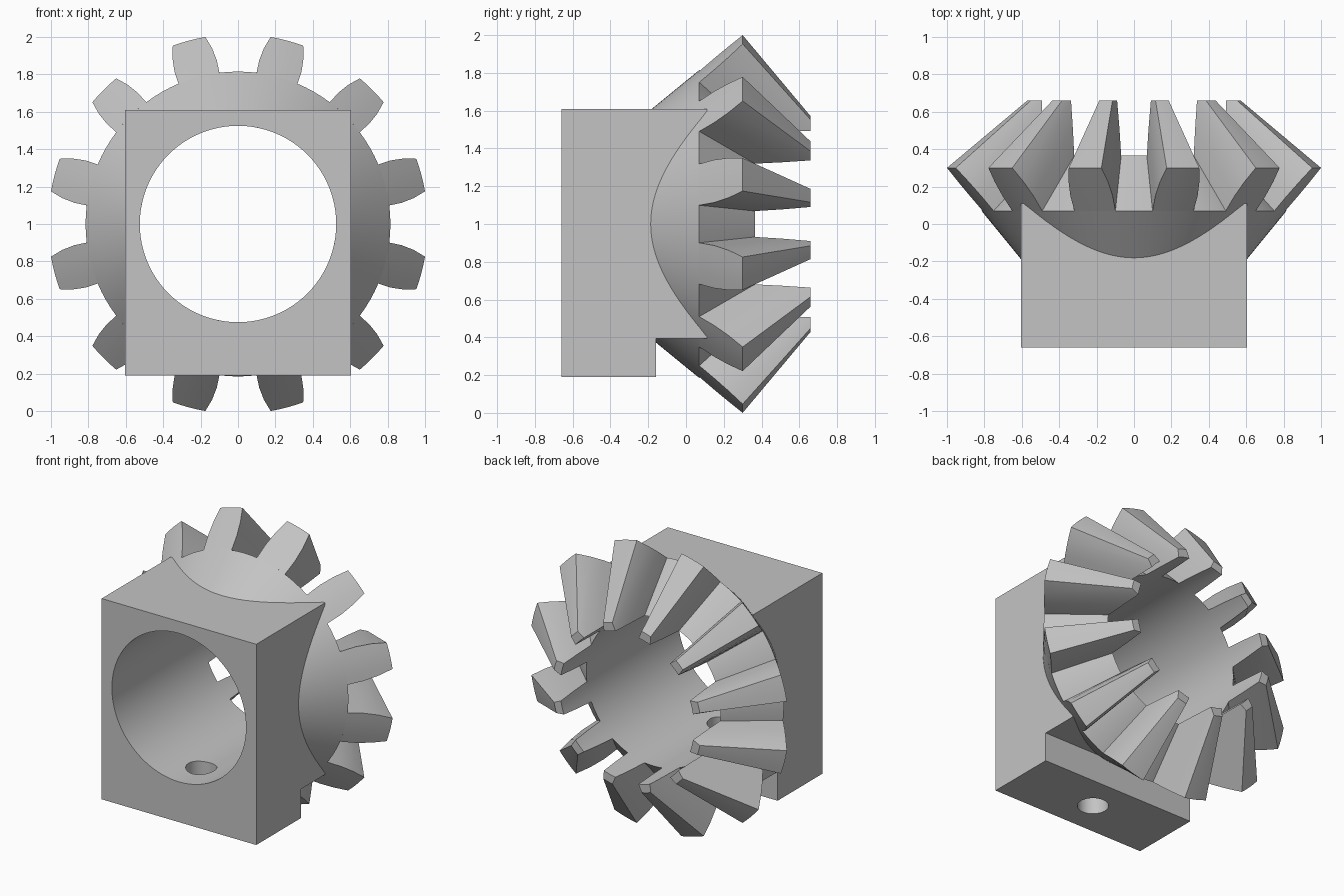
import bpy, bmesh
from math import sin, cos, pi, radians

cube = bpy.data.objects.get("Cube")
if cube:
    bpy.data.objects.remove(cube, do_unlink=True)

TEETH = 12
BORE = 0.525
SEGS = 96

steel = bpy.data.materials.new("plain grey")
steel.use_nodes = True
steel.diffuse_color = (0.55, 0.55, 0.55, 1)
steel.node_tree.nodes["Principled BSDF"].inputs["Base Color"].default_value = (0.55, 0.55, 0.55, 1)


def polar(r, y, a):
    """Point at radius r and angle a around the gear axis."""
    return (r * cos(a), y, 1 + r * sin(a))


def finish(name, bm):
    bmesh.ops.recalc_face_normals(bm, faces=bm.faces)
    mesh = bpy.data.meshes.new(name)
    bm.to_mesh(mesh)
    bm.free()
    obj = bpy.data.objects.new(name, mesh)
    bpy.context.collection.objects.link(obj)
    mesh.materials.append(steel)
    return obj


def box(name, lo, hi):
    bm = bmesh.new()
    bmesh.ops.create_cube(bm, size=1)
    for v in bm.verts:
        v.co = [(l + h) / 2 + c * (h - l) for l, h, c in zip(lo, hi, v.co)]
    return finish(name, bm)


def cylinder(name, r, depth, loc, rot):
    bpy.ops.mesh.primitive_cylinder_add(vertices=SEGS, radius=r, depth=depth, location=loc, rotation=rot)
    obj = bpy.context.object
    obj.name = name
    obj.data.materials.append(steel)
    return obj


def boolean(target, other, operation):
    mod = target.modifiers.new("cut", 'BOOLEAN')
    mod.operation = operation
    mod.solver = 'EXACT'
    mod.object = other
    bpy.context.view_layer.objects.active = target
    bpy.ops.object.modifier_apply(modifier=mod.name)
    bpy.data.objects.remove(other, do_unlink=True)


def smooth(obj, angle=30):
    bpy.ops.object.select_all(action='DESELECT')
    obj.select_set(True)
    bpy.context.view_layer.objects.active = obj
    bpy.ops.object.shade_smooth_by_angle(angle=radians(angle))


# Square hub with a foot, bored through and drilled for a set screw
hub = box("square_hub", (-0.605, -0.66, 0.395), (0.605, 0.11, 1.61))
boolean(hub, box("foot", (-0.605, -0.66, 0.19), (0.605, -0.16, 0.6)), 'UNION')
boolean(hub, cylinder("bore_cutter", BORE, 3, (0, 0, 1), (pi / 2, 0, 0)), 'DIFFERENCE')
boolean(hub, cylinder("screw_cutter", 0.1, 0.8, (0, -0.41, 0.3), (0, 0, 0)), 'DIFFERENCE')
smooth(hub)

# Conical gear body: back cone, root cone and the bore wall beyond the hub
profile = [(BORE, -0.285), (0.815, 0.07), (BORE, 0.365), (BORE, 0.1)]
bm = bmesh.new()
rings = [[bm.verts.new(polar(r, y, 2 * pi * i / SEGS)) for r, y in profile] for i in range(SEGS)]
for i in range(SEGS):
    a, b = rings[i], rings[(i + 1) % SEGS]
    for j in range(len(profile) - 1):
        bm.faces.new((a[j], a[j + 1], b[j + 1], b[j]))
smooth(finish("gear_body", bm))

# Tapered teeth: radius, y and half angle in degrees, from root to tip
outer = [(0.815, 0.07, 8), (0.885, 0.15, 7.6), (0.95, 0.225, 6.6), (1.015, 0.3, 5.1)]
inner = [(BORE, 0.365, 7.5), (BORE, 0.51, 6.5), (BORE, 0.66, 5.1), (0.582, 0.66, 3.6)]
loop = outer + inner[::-1]
ACROSS = 4
bm = bmesh.new()
for k in range(TEETH):
    mid = 2 * pi * (k + 0.5) / TEETH
    rows = []
    for s in range(ACROSS + 1):
        t = 2 * s / ACROSS - 1
        rows.append([bm.verts.new(polar(r, y, mid + t * radians(h))) for r, y, h in loop])
    # Back cone, tip land and inner end
    for a, b in zip(rows, rows[1:]):
        for j in range(len(loop) - 1):
            bm.faces.new((a[j], a[j + 1], b[j + 1], b[j]))
    # Flanks
    for row in (rows[0], rows[-1]):
        for j in range(len(outer) - 1):
            bm.faces.new((row[j], row[j + 1], row[-2 - j], row[-1 - j]))
    # Root closing face strips
    for a, b in zip(rows, rows[1:]):
        bm.faces.new((a[0], b[0], b[-1], a[-1]))
smooth(finish("gear_teeth", bm))
